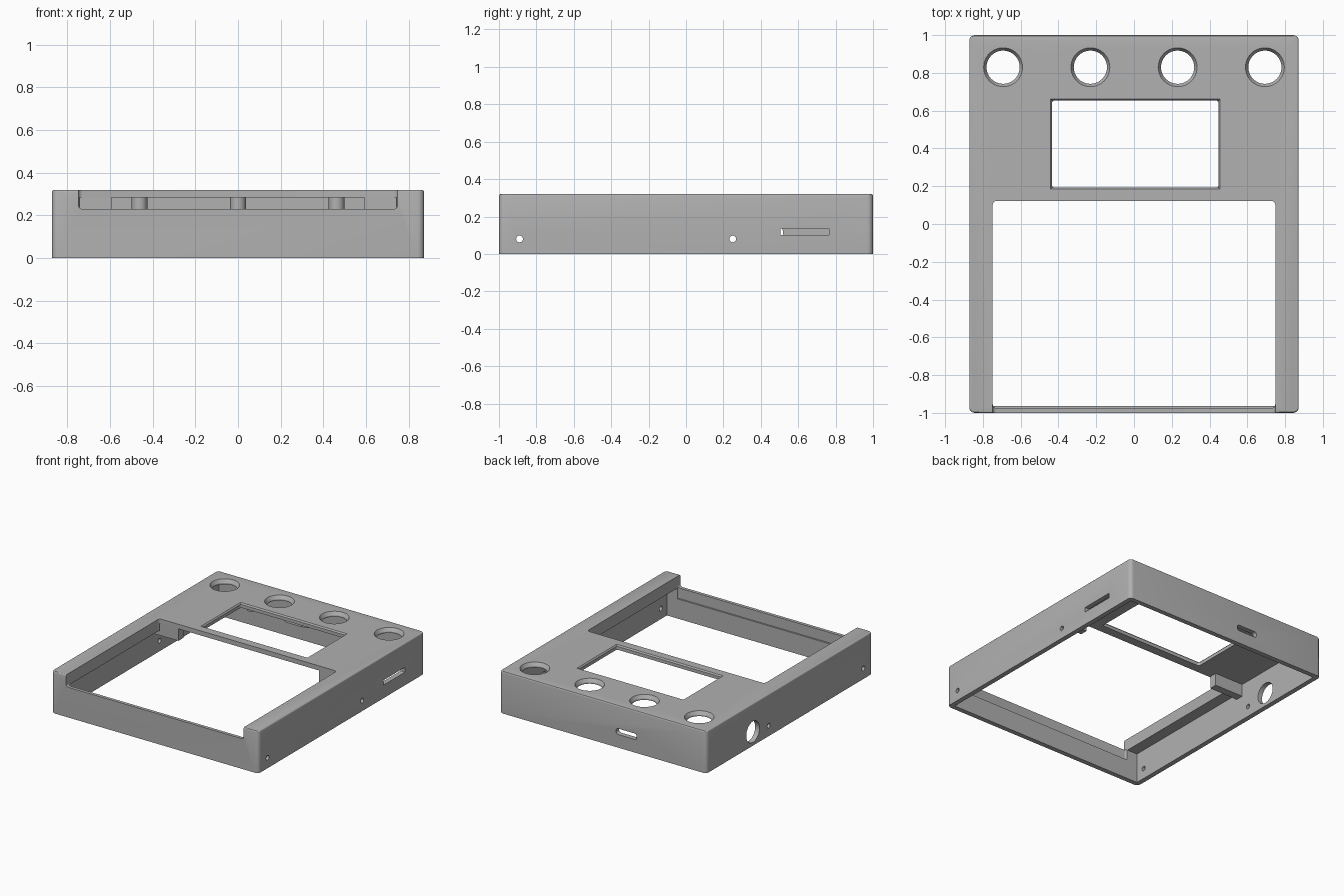
import bpy, bmesh, math
from mathutils import Matrix, Vector

cube = bpy.data.objects.get("Cube")
if cube:
    bpy.data.objects.remove(cube, do_unlink=True)

grey = bpy.data.materials.new("shell grey")
grey.use_nodes = True
colour = (0.44, 0.44, 0.44, 1)
grey.diffuse_color = colour
grey.node_tree.nodes["Principled BSDF"].inputs["Base Color"].default_value = colour


def finish(bm, name):
    bmesh.ops.recalc_face_normals(bm, faces=bm.faces[:])
    mesh = bpy.data.meshes.new(name)
    bm.to_mesh(mesh)
    bm.free()
    obj = bpy.data.objects.new(name, mesh)
    mesh.materials.append(grey)
    bpy.context.collection.objects.link(obj)
    return obj


def box(name, lo, hi, axis=2, radius=0, segs=5, flare=0, top_fillet=0):
    """Box whose edges parallel to one axis are rounded; flare widens its top."""
    lo, hi = Vector(lo), Vector(hi)
    bm = bmesh.new()
    bmesh.ops.create_cube(bm, size=1)
    for v in bm.verts:
        v.co = Vector([(lo[i] + hi[i]) / 2 + v.co[i] * (hi[i] - lo[i]) for i in range(3)])
        if v.co.z > hi.z - 1e-5:
            mid = (lo + hi) / 2
            v.co.x += math.copysign(flare, v.co.x - mid.x)
            v.co.y += math.copysign(flare, v.co.y - mid.y)
    if radius:
        def along(e):
            d = (e.verts[0].co - e.verts[1].co).normalized()
            return abs(d[axis]) > 0.7
        bmesh.ops.bevel(bm, geom=[e for e in bm.edges if along(e)], offset=radius,
                        segments=segs, profile=0.5, affect='EDGES')
    if top_fillet:
        rim = [e for e in bm.edges if all(v.co.z > hi.z - 1e-4 for v in e.verts)]
        bmesh.ops.bevel(bm, geom=rim, offset=top_fillet, segments=3,
                        profile=0.5, affect='EDGES')
    return finish(bm, name)


def rod(name, centre, r1, r2, length, axis='Z', segs=40):
    bm = bmesh.new()
    bmesh.ops.create_cone(bm, cap_ends=True, segments=segs, radius1=r1, radius2=r2, depth=length)
    if axis == 'X':
        bm.transform(Matrix.Rotation(math.pi / 2, 4, 'Y'))
    bm.transform(Matrix.Translation(centre))
    return finish(bm, name)


def cut(target, tool):
    mod = target.modifiers.new("cut", 'BOOLEAN')
    mod.operation = 'DIFFERENCE'
    mod.solver = 'EXACT'
    mod.object = tool
    bpy.context.view_layer.objects.active = target
    bpy.ops.object.modifier_apply(modifier=mod.name)
    bpy.data.objects.remove(tool, do_unlink=True)


def smooth(obj):
    bpy.ops.object.select_all(action='DESELECT')
    obj.select_set(True)
    bpy.context.view_layer.objects.active = obj
    bpy.ops.object.shade_smooth_by_angle(angle=math.radians(30))


# Outer shell
W, H, WALL = 0.872, 0.32, 0.037
case = box("case_shell", (-W, -1, 0), (W, 1, H), radius=0.03, top_fillet=0.01)

# Hollow inside: low cavity everywhere, taller one under the rear deck
IX, IY = W - WALL, 1 - WALL
cut(case, box("cavity", (-IX, -IY, -0.1), (IX, IY, 0.23)))
cut(case, box("rear_cavity", (-IX, 0.115, 0.1), (IX, IY, 0.285)))

# Large front bay, open through the lowered front wall
cut(case, box("bay", (-0.748, -0.975, 0.15), (0.748, 0.122, 0.5), radius=0.02))
cut(case, box("front_notch", (-0.748, -1.1, 0.23), (0.748, -0.9, 0.5), axis=1, radius=0.02))

# Screen window with a chamfered rim
cut(case, box("window", (-0.434, 0.192, 0.25), (0.448, 0.654, 0.4), radius=0.015))
cut(case, box("window_rim", (-0.434, 0.192, 0.31), (0.448, 0.654, 0.33),
              radius=0.015, flare=0.016))

# Four knob holes with countersunk rims
KNOB_Y = 0.83
for x in (-0.693, -0.231, 0.231, 0.693):
    cut(case, rod("knob_hole", (x, KNOB_Y, 0.3), 0.088, 0.088, 0.15))
    cut(case, rod("knob_rim", (x, KNOB_Y, 0.315), 0.088, 0.112, 0.04))

# Side screw holes, through both walls
for y in (-0.89, 0.25):
    cut(case, rod("screw_hole", (0, y, 0.08), 0.018, 0.018, 2, 'X', 20))

# Card slot, round socket hole and rear port
cut(case, box("card_slot", (0.75, 0.505, 0.1), (1, 0.765, 0.137), axis=0, radius=0.004))
cut(case, rod("socket_hole", (-W, 0.44, 0.105), 0.08, 0.08, 0.2, 'X'))
cut(case, box("rear_port", (-0.285, 0.9, 0.1), (-0.11, 1.1, 0.145), axis=1, radius=0.018))
smooth(case)

# Corner blocks under the deck
for side, name in ((-1, "right"), (1, "left")):
    xs = sorted((side * 0.592, side * (IX + 0.01)))
    box(name + "_support_block", (xs[0], 0.128, 0.19), (xs[1], 0.188, 0.295))

# Round posts between the knobs
for x, name in ((-0.462, "right"), (0, "middle"), (0.462, "left")):
    smooth(rod(name + "_post", (x, KNOB_Y, 0.245), 0.037, 0.037, 0.1, segs=24))
